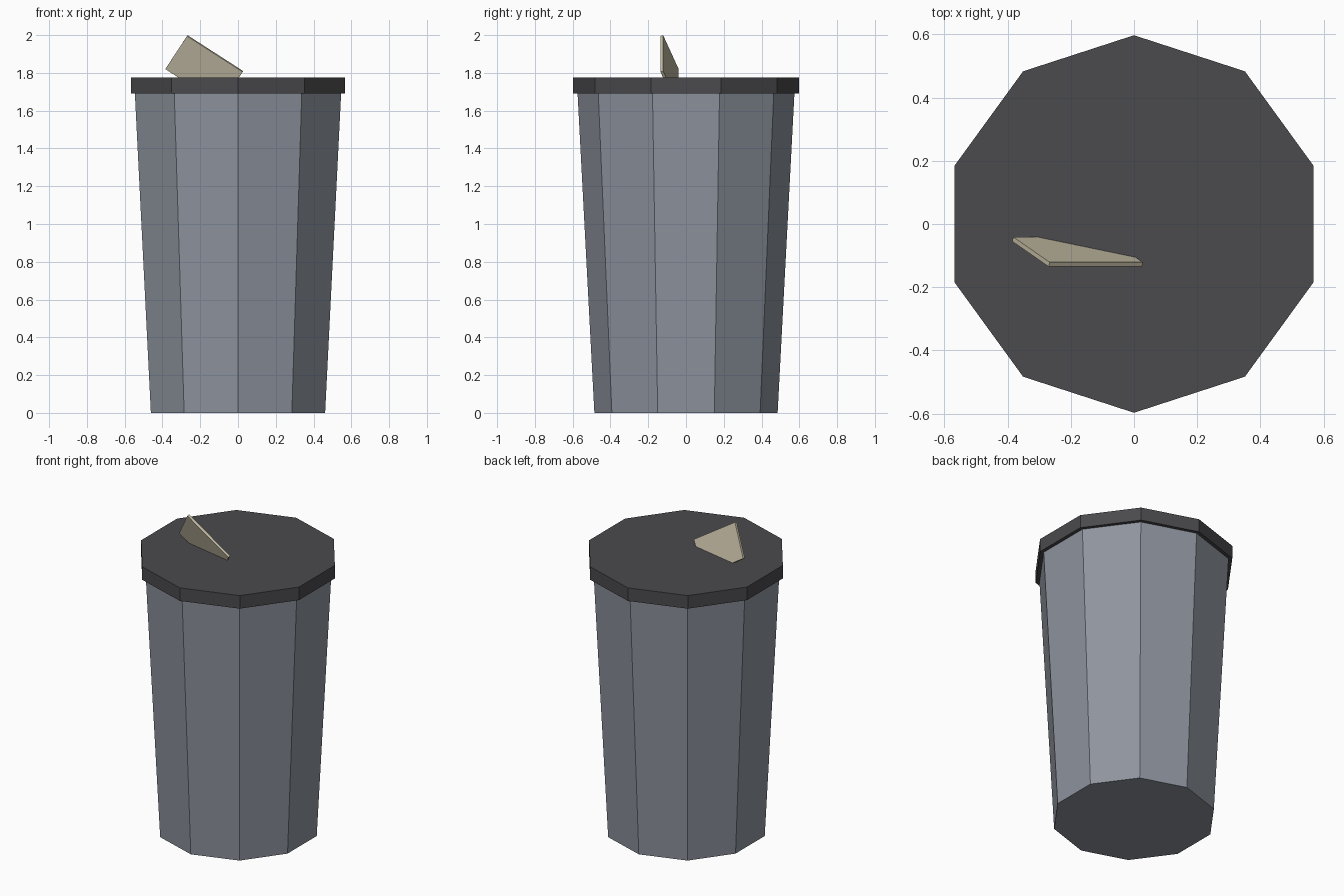
import bpy, bmesh, math
from mathutils import Vector

if "Cube" in bpy.data.objects:
    bpy.data.objects.remove(bpy.data.objects["Cube"])


def material(name, rgb):
    m = bpy.data.materials.new(name)
    m.diffuse_color = (*rgb, 1.0)
    m.use_nodes = True
    m.node_tree.nodes["Principled BSDF"].inputs["Base Color"].default_value = m.diffuse_color
    return m


def finish(name, bm, mat):
    bmesh.ops.recalc_face_normals(bm, faces=bm.faces)
    mesh = bpy.data.meshes.new(name)
    bm.to_mesh(mesh)
    bm.free()
    mesh.materials.append(mat)
    obj = bpy.data.objects.new(name, mesh)
    bpy.context.collection.objects.link(obj)
    return obj


def frustum(name, r0, r1, z0, z1, mat, sides=10):
    """Closed flat-sided tapered drum with a corner on the y axis."""
    bm = bmesh.new()
    rings = []
    for r, z in ((r0, z0), (r1, z1)):
        angles = [math.tau * i / sides for i in range(sides)]
        rings.append([bm.verts.new((r * math.sin(a), r * math.cos(a), z)) for a in angles])
        bm.faces.new(rings[-1])
    low, high = rings
    for i in range(sides):
        j = (i + 1) % sides
        bm.faces.new((low[i], low[j], high[j], high[i]))
    return finish(name, bm, mat)


def slab(name, corner, side_a, side_b, thickness, mat):
    """Thin rectangular sheet spanned by two edges from one corner."""
    corner, a, b = Vector(corner), Vector(side_a), Vector(side_b)
    offset = b.cross(a).normalized() * thickness
    bm = bmesh.new()
    front = [bm.verts.new(p) for p in (corner, corner + a, corner + a + b, corner + b)]
    back = [bm.verts.new(v.co + offset) for v in front]
    bm.faces.new(front)
    bm.faces.new(back)
    for i in range(4):
        j = (i + 1) % 4
        bm.faces.new((front[i], front[j], back[j], back[i]))
    return finish(name, bm, mat)


grey = material("blue grey metal", (0.27, 0.296, 0.342))
dark = material("dark grey lid", (0.069, 0.067, 0.074))
paper = material("beige paper", (0.578, 0.527, 0.392))

# Tapered bin body and its overhanging lid
frustum("bin_body", 0.485, 0.574, 0.0, 1.69, grey)
frustum("lid", 0.597, 0.597, 1.69, 1.775, dark)

# Scrap of paper poking up through the lid
slab("paper_scrap", (-0.27, -0.135, 1.995), (-0.115, 0.08, -0.175),
     (0.295, 0.0, -0.19), 0.015, paper)
